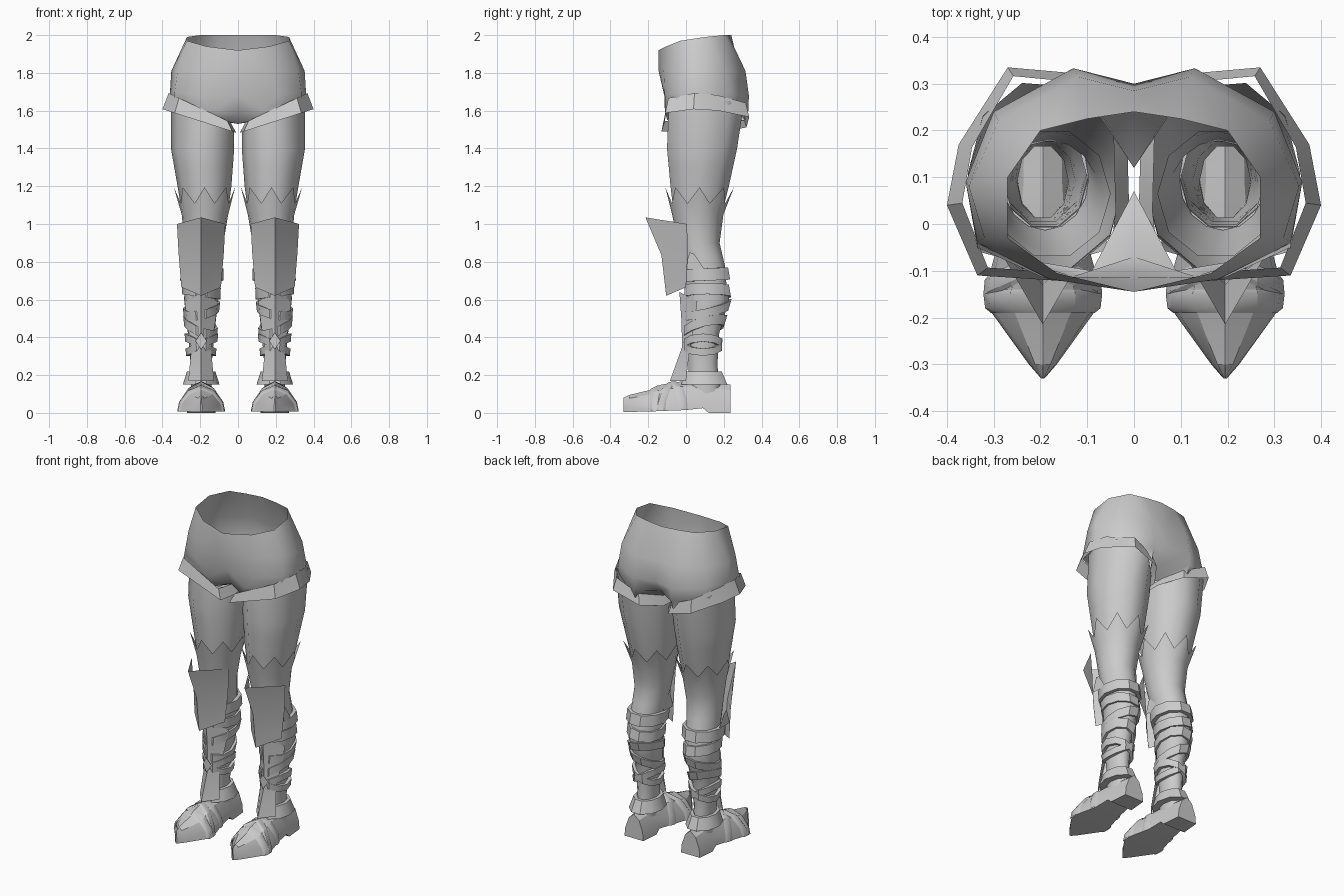
import bpy
import bmesh
from math import cos, sin, pi

cube = bpy.data.objects.get("Cube")
if cube:
    bpy.data.objects.remove(cube, do_unlink=True)

grey = bpy.data.materials.new("plain_grey")
grey.use_nodes = True
grey.diffuse_color = (.6, .6, .6, 1)
grey.node_tree.nodes["Principled BSDF"].inputs["Base Color"].default_value = grey.diffuse_color

CENTRE = .195  # middle of the left leg

# Leg outline: height, inner x, outer x, front y, back y
LEG = [
    (.1, .14, .25, .01, .19),
    (.25, .14, .25, .01, .17),
    (.42, .125, .265, 0, .18),
    (.6, .105, .285, 0, .235),
    (.77, .1, .28, -.01, .205),
    (.9, .08, .28, -.04, .175),
    (1.05, .055, .295, -.07, .195),
    (1.2, .035, .32, -.09, .235),
    (1.4, .02, .355, -.11, .28),
    (1.66, .02, .355, -.1, .32),
]

# Foot outline: y, half width, sole height, top height
FOOT = [
    (-.33, .004, .005, .08),
    (-.3, .03, .005, .095),
    (-.175, .12, .008, .125),
    (-.13, .12, .01, .15),
    (0, .085, .015, .17),
    (.09, .075, .025, .17),
    (.12, .075, 0, .165),
    (.235, .065, 0, .15),
]


def sample(table, key):
    """Interpolate a table of rows by its first column."""
    key = min(max(key, table[0][0]), table[-1][0])
    for low, high in zip(table, table[1:]):
        if key <= high[0]:
            t = (key - low[0]) / (high[0] - low[0])
            return [a + (b - a) * t for a, b in zip(low, high)][1:]


def loft(name, rows, closed=True, cap=False, mirror=True, angle=40):
    """Skin rows of points into a sheet or tube and mirror it across x."""
    bm = bmesh.new()
    grid = [[bm.verts.new(point) for point in row] for row in rows]
    count = len(grid[0])
    for first, second in zip(grid, grid[1:]):
        for j in range(count if closed else count - 1):
            k = (j + 1) % count
            bm.faces.new((first[j], first[k], second[k], second[j]))
    if cap:
        bm.faces.new(grid[0])
        bm.faces.new(grid[-1])
    bmesh.ops.recalc_face_normals(bm, faces=bm.faces)
    mesh = bpy.data.meshes.new(name)
    bm.to_mesh(mesh)
    bm.free()
    mesh.materials.append(grey)
    obj = bpy.data.objects.new(name, mesh)
    bpy.context.collection.objects.link(obj)
    if mirror:
        modifier = obj.modifiers.new("both_sides", "MIRROR")
        modifier.use_clip = True
    bpy.ops.object.select_all(action="DESELECT")
    obj.select_set(True)
    bpy.context.view_layer.objects.active = obj
    bpy.ops.object.shade_smooth_by_angle(angle=angle * pi / 180)
    return obj


def ring(z, grow=0, tilt_x=0, tilt_y=0, sides=10, tooth=0):
    """A loop around the leg, optionally tilted or zigzagged."""
    points = []
    for k in range(sides):
        c, s = cos(2 * pi * k / sides), sin(2 * pi * k / sides)
        x0, x1, y0, y1 = sample(LEG, z)
        height = z + tilt_x * c * (x1 - x0) / 2 + tilt_y * s * (y1 - y0) / 2
        spike = tooth if k % 2 == 0 else 0
        height += spike
        x0, x1, y0, y1 = sample(LEG, height)
        out = grow + spike * .15
        points.append(((x0 + x1) / 2 + c * ((x1 - x0) / 2 + out),
                       (y0 + y1) / 2 + s * ((y1 - y0) / 2 + out), height))
    return points


def strap(name, z, height, grow, tilt_x=0, tilt_y=0, flare=0):
    """A band wrapped around the leg with folded edges."""
    levels = [(z, 0), (z, grow + flare), (z + height, grow), (z + height, 0)]
    loft(name, [ring(level, out, tilt_x, tilt_y) for level, out in levels], angle=35)


def ridged_plate(name, rows):
    """A plate folded down its middle: ridge z, ridge y, half width, edge z, edge y."""
    loft(name, [[(CENTRE - half, edge_y, edge_z), (CENTRE, ridge_y, ridge_z),
                 (CENTRE + half, edge_y, edge_z)]
                for ridge_z, ridge_y, half, edge_z, edge_y in rows], closed=False, angle=25)


def foot_section(y, grow=0, slope=0, sole=True):
    """A cross-section of the foot; slope slants it across the instep."""
    profile = [(-1, 0), (-.92, .35), (-.55, .8), (0, 1), (.55, .8), (.92, .35), (1, 0)]
    points = []
    for side, rise in profile:
        station = y + slope * side
        half, bottom, top = sample(FOOT, station)
        points.append((CENTRE + side * (half + grow), station,
                       bottom + rise * (top - bottom + grow)))
    return points


# Shorts: rows run from the front seam round the hip to the back seam
waist = [(0, -.145, 1.92), (.165, -.105, 1.94), (.27, -.03, 1.97), (.27, .1, 1.99),
         (.2, .2, 2), (.1, .225, 2), (0, .24, 2)]
hip = [(0, -.145, 1.81), (.18, -.118, 1.81), (.32, -.03, 1.81), (.353, .08, 1.81),
       (.29, .22, 1.81), (.12, .315, 1.81), (0, .285, 1.81)]
seat = [(0, -.115, 1.68), (.2, -.112, 1.68), (.335, -.04, 1.7), (.36, .09, 1.7),
        (.3, .24, 1.69), (.13, .333, 1.68), (0, .3, 1.68)]
groin = [(0, -.07, 1.58), (.13, -.112, 1.6), (.335, -.05, 1.67), (.36, .09, 1.67),
         (.3, .24, 1.64), (.13, .33, 1.6), (0, .25, 1.6)]
crotch = [(0, .07, 1.53), (.09, -.1, 1.55), (.33, -.06, 1.64), (.355, .09, 1.65),
          (.29, .24, 1.62), (.13, .315, 1.55), (0, .12, 1.53)]
loft("shorts", [waist, hip, seat, groin, crotch], closed=False, angle=60)

# Flared cuffs at the bottom of the shorts
hem = [(.4, .04), (.375, .17), (.27, .335), (.1, .32), (.015, .2), (.01, .02),
       (.03, -.13), (.335, -.11)]
cuff_top = []
for x, y in hem:
    inset_x, inset_y = CENTRE + (x - CENTRE) * .84, .1 + (y - .1) * .92
    cuff_top.append((inset_x, inset_y, 1.52 + .47 * inset_x))
loft("shorts_cuff", [[(x, y, 1.48 + .32 * x) for x, y in hem], cuff_top], angle=30)

# Thighs and zigzag-topped stockings
loft("thigh", [ring(1.58, tilt_x=.5)] + [ring(z) for z in (1.4, 1.3, 1.2, 1.08)], angle=60)
loft("stocking", [ring(1.11, .008, sides=16, tooth=.085)]
     + [ring(z, .003, sides=16) for z in (1.05, .97, .9, .83, .77)], angle=60)

# Lower legs
loft("lower_leg", [ring(z) for z in (.78, .7, .6, .5, .42, .33, .25, .1)], angle=60)

# Knee guard with side tabs
ridged_plate("knee_guard", [(1.035, -.215, .128, 1, .005),
                            (.835, -.13, .12, .85, .01),
                            (.62, -.105, .105, .665, 0)])
for side, label in ((-1, "inner"), (1, "outer")):
    x = CENTRE + side * .1
    loft("knee_tab_" + label, [[(x, -.01, .76), (x, .02, .85)],
                               [(x, .1, .755), (x, .045, .84)]], closed=False)

# Shin guard
ridged_plate("shin_guard", [(.64, -.035, .088, .59, .06),
                            (.5, -.025, .075, .48, .045),
                            (.35, -.02, .052, .34, .02),
                            (.17, -.085, .068, .17, .0)])

# Straps round the calf, crossing at the shin
strap("knee_strap", .7, .065, .024, tilt_y=.05)
strap("upper_calf_wrap", .615, .06, .012, tilt_x=.15)
strap("middle_calf_wrap", .52, .05, .012, tilt_x=-.2, tilt_y=.25)
strap("lower_calf_wrap", .43, .05, .015, tilt_x=.4, tilt_y=.3)
strap("cross_wrap_rising", .34, .04, .018, tilt_x=.6)
strap("cross_wrap_falling", .34, .04, .02, tilt_x=-.6)
loft("shin_diamond", [[(CENTRE - .03, -.022, .38), (CENTRE, -.035, .425)],
                      [(CENTRE, -.035, .335), (CENTRE + .03, -.022, .38)]], closed=False)
strap("ankle_cuff", .15, .07, .02, flare=.022)

# Pointed shoes with crossed instep straps
loft("shoe", [foot_section(row[0]) for row in FOOT], cap=True, angle=30)
for name, start, slope in (("instep_strap_left", -.1, .06),
                           ("instep_strap_right", -.1, -.06),
                           ("toe_strap", -.19, 0)):
    loft(name, [foot_section(start, .002, slope), foot_section(start + .01, .007, slope),
                foot_section(start + .04, .007, slope), foot_section(start + .05, .002, slope)],
         closed=False, angle=30)
